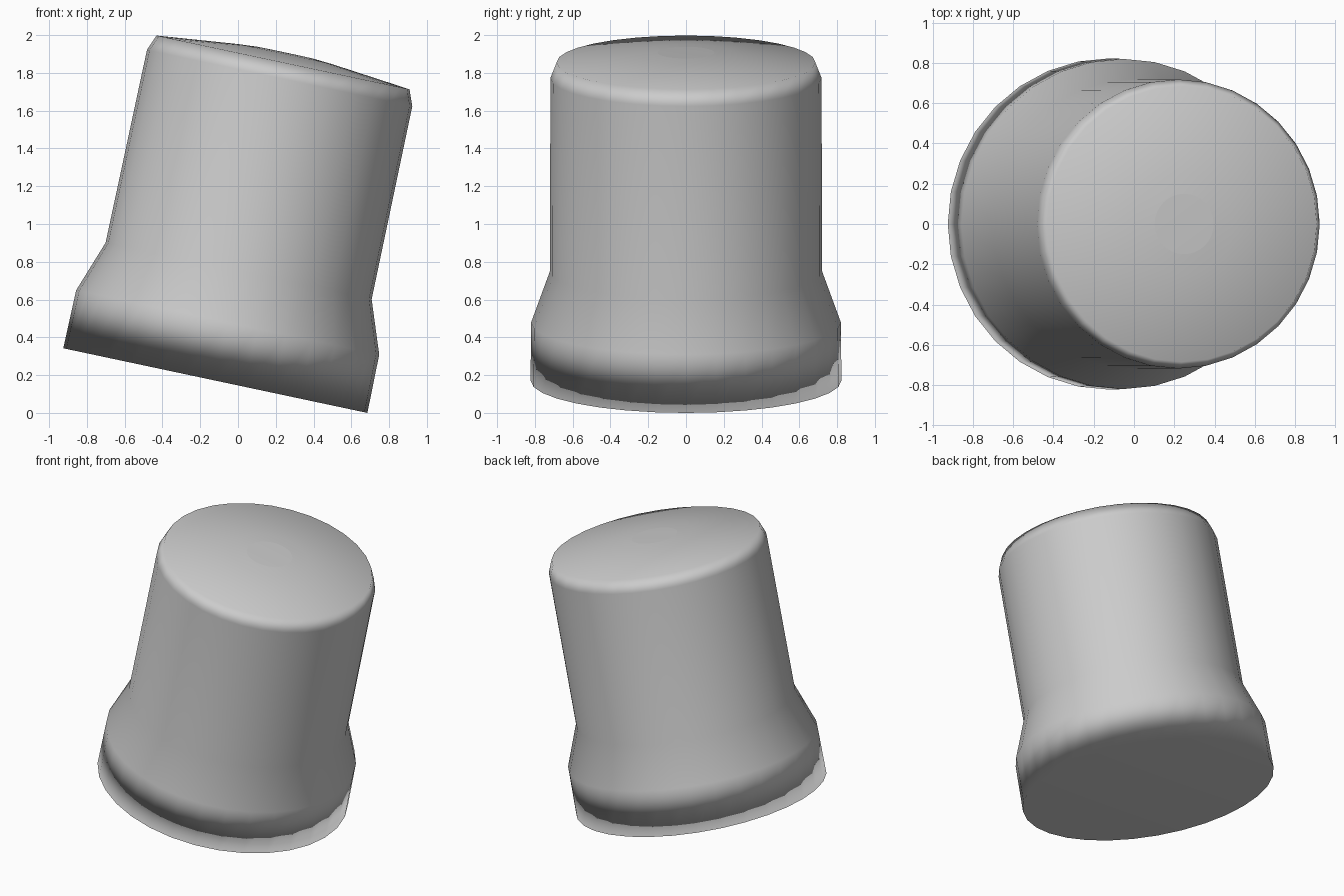
import bpy, bmesh
from math import sin, cos, pi, radians
from mathutils import Matrix

cube = bpy.data.objects.get("Cube")
if cube:
    bpy.data.objects.remove(cube)

SIDES = 32
TILT = Matrix.Translation((-0.12, 0, 0.171)) @ Matrix.Rotation(radians(12), 4, 'Y')

grey = bpy.data.materials.new("light grey")
grey.use_nodes = True
grey.diffuse_color = (0.6, 0.6, 0.6, 1)
grey.node_tree.nodes["Principled BSDF"].inputs["Base Color"].default_value = (0.6, 0.6, 0.6, 1)


def ring(bm, r, h):
    return [bm.verts.new((r * cos(2 * pi * i / SIDES), r * sin(2 * pi * i / SIDES), h))
            for i in range(SIDES)]


def turned(name, profile, cap_bottom, cap_top):
    """Revolve a (radius, height) profile about the tilted axis."""
    bm = bmesh.new()
    rings = [ring(bm, r, h) for r, h in profile]
    for low, high in zip(rings, rings[1:]):
        for i in range(SIDES):
            j = (i + 1) % SIDES
            bm.faces.new((low[i], low[j], high[j], high[i]))
    if cap_bottom:
        bm.faces.new(rings[0][::-1])
    if cap_top:
        bm.faces.new(rings[-1])
    for f in bm.faces:
        f.smooth = True
    bm.transform(TILT)
    mesh = bpy.data.meshes.new(name)
    bm.to_mesh(mesh)
    bm.free()
    mesh.materials.append(grey)
    obj = bpy.data.objects.new(name, mesh)
    bpy.context.collection.objects.link(obj)
    return obj


# Flared base, straight wall, narrow shoulder and shallow domed top
body = turned("body", [(0.823, 0), (0.82, 0.315), (0.72, 0.593), (0.718, 1.637),
                       (0.685, 1.722), (0.25, 1.768), (0.15, 1.775)], True, False)
soften = body.modifiers.new("soft normals", 'WEIGHTED_NORMAL')
soften.mode = 'FACE_AREA'

# Small flat disc in the middle of the top
turned("top_disc", [(0.15, 1.775), (0.08, 1.776)], False, True)
